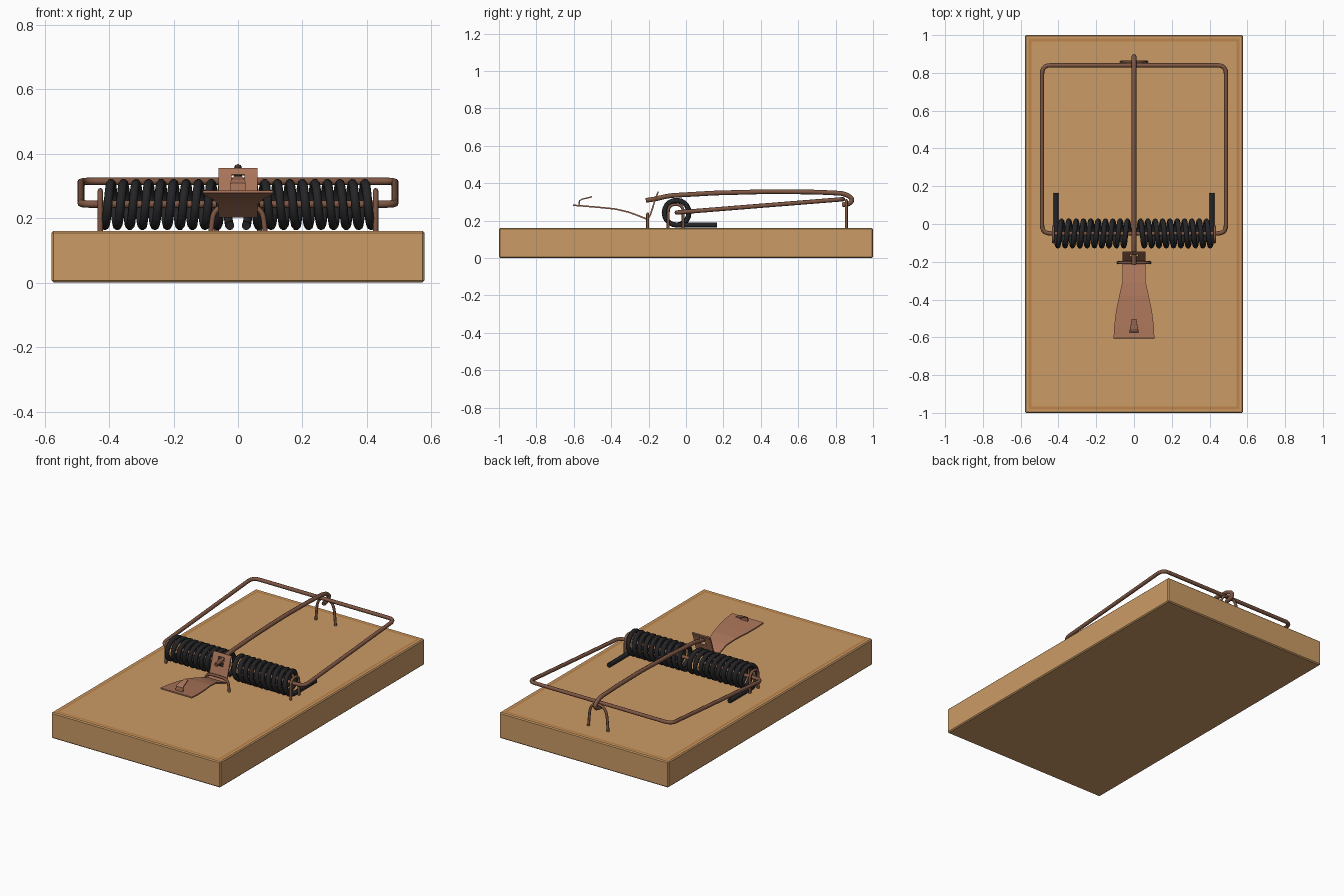
import bpy, bmesh, math
from mathutils import Vector

if "Cube" in bpy.data.objects:
    bpy.data.objects.remove(bpy.data.objects["Cube"])


def material(name, rgb):
    m = bpy.data.materials.new(name)
    m.diffuse_color = (*rgb, 1)
    m.use_nodes = True
    m.node_tree.nodes["Principled BSDF"].inputs["Base Color"].default_value = m.diffuse_color
    return m


WOOD = material("pine wood", (0.60, 0.33, 0.133))
GROOVE = material("dark wood border", (0.51, 0.23, 0.068))
WIRE = material("copper wire", (0.21, 0.094, 0.056))
PLATE = material("copper plate", (0.40, 0.175, 0.10))
STEEL = material("black spring steel", (0.018, 0.018, 0.020))


def mesh_object(name, bm, *mats):
    me = bpy.data.meshes.new(name)
    bm.to_mesh(me)
    bm.free()
    ob = bpy.data.objects.new(name, me)
    for m in mats:
        me.materials.append(m)
    bpy.context.collection.objects.link(ob)
    return ob


def fillet(points, r, cyclic=False, steps=5):
    """Round the corners of a polyline."""
    pts = [Vector(p) for p in points]
    n, out = len(pts), []
    for i, p in enumerate(pts):
        if not cyclic and i in (0, n - 1):
            out.append(p)
            continue
        a, b = pts[i - 1] - p, pts[(i + 1) % n] - p
        a = p + a.normalized() * min(r, a.length * 0.45)
        b = p + b.normalized() * min(r, b.length * 0.45)
        for k in range(steps + 1):
            t = k / steps
            out.append(a * (1 - t) ** 2 + p * 2 * t * (1 - t) + b * t * t)
    return out


def wire(name, points, radius, mat, cyclic=False, res=2):
    """Round wire along a path, turned into a mesh."""
    cu = bpy.data.curves.new(name, 'CURVE')
    cu.dimensions = '3D'
    cu.bevel_depth = radius
    cu.bevel_resolution = res
    cu.use_fill_caps = True
    sp = cu.splines.new('POLY')
    sp.points.add(len(points) - 1)
    for q, p in zip(sp.points, points):
        q.co = (*p, 1)
    sp.use_cyclic_u = cyclic
    sp.use_smooth = True
    cu.materials.append(mat)
    ob = bpy.data.objects.new(name, cu)
    bpy.context.collection.objects.link(ob)
    bpy.ops.object.select_all(action='DESELECT')
    ob.select_set(True)
    bpy.context.view_layer.objects.active = ob
    bpy.ops.object.convert(target='MESH')
    bpy.ops.object.shade_smooth_by_angle(angle=math.radians(50))
    return ob


def strip(name, rows, hole_row=None, hole=0.02, thick=0.008):
    """Bent sheet: rows of (y, z, half width), with an optional slot in one row."""
    bm = bmesh.new()
    grid = [[bm.verts.new((x, y, z)) for x in (-w, -min(hole, w / 2), min(hole, w / 2), w)]
            for y, z, w in rows]
    for i in range(len(rows) - 1):
        for j in range(3):
            if i == hole_row and j == 1:
                continue
            bm.faces.new((grid[i][j], grid[i][j + 1], grid[i + 1][j + 1], grid[i + 1][j]))
    ob = mesh_object(name, bm, PLATE)
    s = ob.modifiers.new("thickness", 'SOLIDIFY')
    s.thickness, s.offset = thick, 0
    return ob


# Wooden base with an inlaid border on top
bm = bmesh.new()
bmesh.ops.create_cube(bm, size=1)
for v in bm.verts:
    v.co = (v.co.x * 1.156, v.co.y * 2, (v.co.z + 0.5) * 0.16)
bmesh.ops.bevel(bm, geom=bm.edges[:], offset=0.006, segments=1, affect='EDGES')
top = max(bm.faces, key=lambda f: f.calc_center_median().z)
bmesh.ops.inset_region(bm, faces=[top], thickness=0.018)
for f in bmesh.ops.inset_region(bm, faces=[top], thickness=0.022)["faces"]:
    f.material_index = 1
mesh_object("wooden_base", bm, WOOD, GROOVE)

# Hammer frame, whose front bar runs through the springs
AXIS_Y, AXIS_Z = -0.05, 0.243
wire("hammer_frame", fillet([(-0.487, AXIS_Y, AXIS_Z), (0.487, AXIS_Y, AXIS_Z),
                             (0.487, 0.84, 0.314), (-0.487, 0.84, 0.314)], 0.045, True),
     0.0115, WIRE, cyclic=True)

# Two coil springs with straight tails resting on the base
COIL_R, TURNS, SEG = 0.066, 10, 20
for side, label in ((-1, "left"), (1, "right")):
    x0, x1 = 0.413 * side, 0.025 * side
    pts = [(x0, 0.165, 0.176), (x0, 0.05, 0.176)]
    for k in range(TURNS * SEG + 1):
        t = k / (TURNS * SEG)
        a = 2 * math.pi * TURNS * t
        pts.append((x0 + (x1 - x0) * t, AXIS_Y - COIL_R * math.sin(a),
                    AXIS_Z - 0.001 - COIL_R * math.cos(a)))
    wire(label + "_spring", pts, 0.0138, STEEL)


def staple(name, foot_a, foot_b, height, r, lean=0.0):
    """Wire arch between two feet in the base."""
    a, b = Vector(foot_a), Vector(foot_b)
    d = (b - a) * lean
    up = Vector((0, 0, height))
    wire(name, fillet([a, a + d + up, b - d + up, b], r, steps=7), 0.008, WIRE)


# Staples holding the hammer axle, the trigger and the locking bar
for side, label in ((-1, "left"), (1, "right")):
    staple(label + "_axle_staple", (0.427 * side, -0.095, 0.15),
           (0.427 * side, -0.015, 0.15), 0.135, 0.04)
staple("trigger_staple", (-0.085, -0.205, 0.15), (0.085, -0.205, 0.15), 0.085, 0.04, 0.06)
staple("locking_bar_staple", (-0.068, 0.857, 0.15), (0.068, 0.857, 0.15), 0.157, 0.07, 0.1)

# Locking bar, arched and hooked around its staple
wire("locking_bar", fillet([(0, -0.215, 0.308), (0, -0.17, 0.314), (0, -0.09, 0.333),
                            (0, 0.15, 0.347), (0, 0.45, 0.355), (0, 0.7, 0.352),
                            (0, 0.845, 0.345), (0, 0.892, 0.318), (0, 0.878, 0.29),
                            (0, 0.835, 0.284)], 0.03), 0.0125, WIRE)

# Trigger pedal, catch plate with its slot, and bait tab
strip("trigger_pedal", [(-0.605, 0.282, 0.108), (-0.54, 0.277, 0.105), (-0.46, 0.27, 0.095),
                        (-0.38, 0.262, 0.078), (-0.31, 0.246, 0.062), (-0.26, 0.228, 0.061),
                        (-0.205, 0.206, 0.061)])
strip("catch_plate", [(-0.207, 0.203, 0.061), (-0.19, 0.232, 0.061), (-0.173, 0.285, 0.061),
                      (-0.157, 0.334, 0.061), (-0.148, 0.354, 0.061)], hole_row=2)
strip("bait_tab", [(-0.572, 0.28, 0.024), (-0.57, 0.306, 0.024), (-0.555, 0.314, 0.021),
                   (-0.503, 0.327, 0.012)], thick=0.007)
